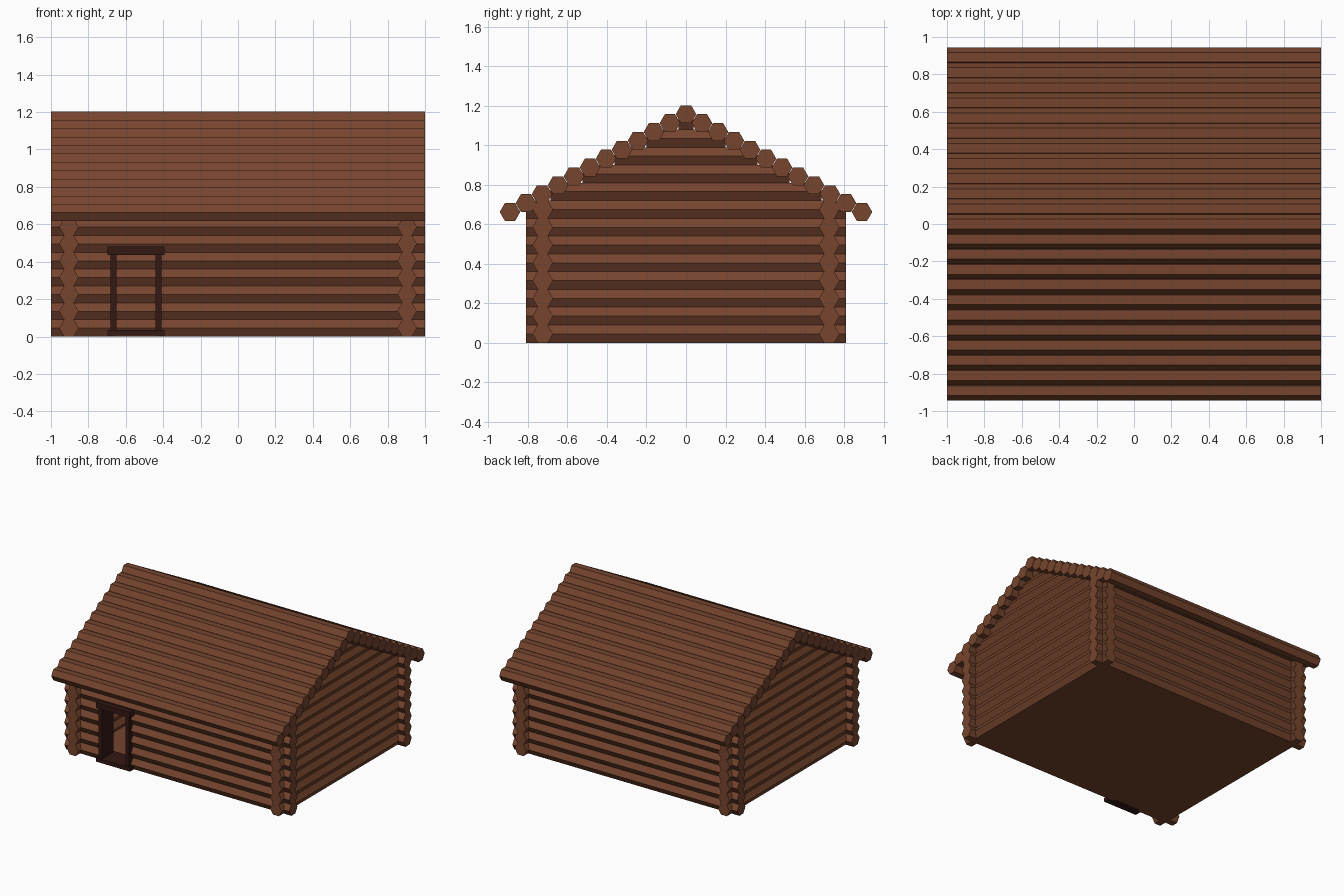
import bpy, bmesh, math

if "Cube" in bpy.data.objects:
    bpy.data.objects.remove(bpy.data.objects["Cube"])

H = 0.09                      # log height (flat to flat)
R = H / math.sqrt(3)          # hexagon radius
WX, WY = 0.904, 0.725         # wall centre lines
RIDGE_Z = 1.1575
STEP_Y, STEP_Z = 0.081, 0.045  # roof log spacing


def material(name, rgb):
    m = bpy.data.materials.new(name)
    m.diffuse_color = (*rgb, 1)
    m.use_nodes = True
    m.node_tree.nodes["Principled BSDF"].inputs["Base Color"].default_value = m.diffuse_color
    return m


wood = material("log_wood", (0.18, 0.059, 0.027))
dark = material("dark_wood", (0.034, 0.009, 0.007))


def finish(name, bm, mat):
    bmesh.ops.recalc_face_normals(bm, faces=bm.faces)
    me = bpy.data.meshes.new(name)
    bm.to_mesh(me)
    bm.free()
    me.materials.append(mat)
    ob = bpy.data.objects.new(name, me)
    bpy.context.collection.objects.link(ob)
    return ob


def log(bm, axis, a, b, side, z):
    """Hexagonal log along an axis from a to b, at a sideways offset and height."""
    rings = []
    for t in (a, b):
        ring = []
        for k in range(6):
            s = side + R * math.cos(k * math.pi / 3)
            h = z + R * math.sin(k * math.pi / 3)
            ring.append(bm.verts.new((t, s, h) if axis == "x" else (s, t, h)))
        rings.append(ring)
    p, q = rings
    bm.faces.new(p)
    bm.faces.new(q[::-1])
    for k in range(6):
        j = (k + 1) % 6
        bm.faces.new((p[k], q[k], q[j], p[j]))


def box(name, x0, x1, y0, y1, z0, z1, mat):
    bm = bmesh.new()
    bmesh.ops.create_cube(bm, size=1)
    for v in bm.verts:
        v.co = ((x0 + x1) / 2 + v.co.x * (x1 - x0),
                (y0 + y1) / 2 + v.co.y * (y1 - y0),
                (z0 + z1) / 2 + v.co.z * (z1 - z0))
    return finish(name, bm, mat)


# Front wall (split around the doorway) and back wall
front, back = bmesh.new(), bmesh.new()
for i in range(8):
    z = (i + 0.5) * H
    if i < 5:
        log(front, "x", -1, -0.665, -WY, z)
        log(front, "x", -0.425, 1, -WY, z)
    else:
        log(front, "x", -1, 1, -WY, z)
    log(back, "x", -1, 1, WY, z)
finish("front_wall", front, wood)
finish("back_wall", back, wood)

# Side walls with stepped gables
for name, x in (("left_wall", -WX), ("right_wall", WX)):
    bm = bmesh.new()
    for i in range(13):
        z = (i + 0.5) * H
        half = 0.81 if i < 8 else (RIDGE_Z - z) * STEP_Y / STEP_Z - 0.02
        log(bm, "y", -half, half, x, z)
    finish(name, bm, wood)

# Roof logs stepping down both sides from the ridge
roof = bmesh.new()
for i in range(-11, 12):
    log(roof, "x", -1, 1, i * STEP_Y, RIDGE_Z - abs(i) * STEP_Z)
finish("roof", roof, wood)

# Floor
box("floor", -WX, WX, -WY, WY, 0, 0.01, wood)

# Door frame
for name, x in (("left_door_post", -0.682), ("right_door_post", -0.441)):
    box(name, x, x + 0.032, -WY - 0.075, -WY + 0.075, 0.02, 0.45, dark)
for name, z0, z1 in (("door_sill", 0.005, 0.035), ("door_lintel", 0.436, 0.48)):
    box(name, -0.697, -0.393, -WY - 0.085, -WY + 0.085, z0, z1, dark)
